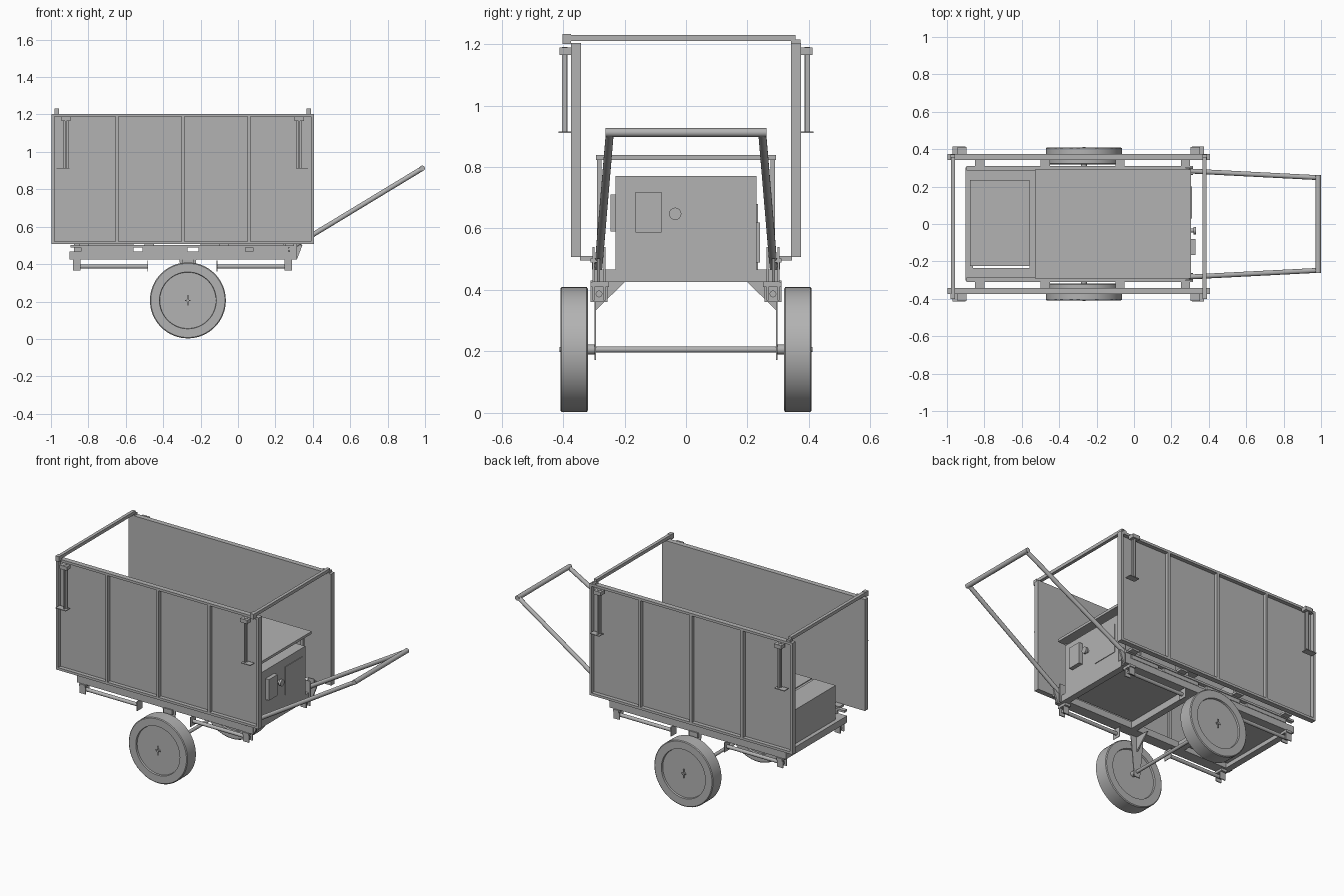
import bpy, bmesh, math
from mathutils import Vector

cube = bpy.data.objects.get("Cube")
if cube:
    bpy.data.objects.remove(cube)

mat = bpy.data.materials.new("painted grey metal")
mat.use_nodes = True
GREY = (0.45, 0.45, 0.45, 1)
mat.diffuse_color = GREY
mat.node_tree.nodes["Principled BSDF"].inputs["Base Color"].default_value = GREY


def finish(name, bm, smooth=False):
    bmesh.ops.recalc_face_normals(bm, faces=bm.faces)
    mesh = bpy.data.meshes.new(name)
    bm.to_mesh(mesh)
    bm.free()
    mesh.materials.append(mat)
    ob = bpy.data.objects.new(name, mesh)
    bpy.context.collection.objects.link(ob)
    if smooth:
        bpy.ops.object.select_all(action='DESELECT')
        ob.select_set(True)
        bpy.context.view_layer.objects.active = ob
        bpy.ops.object.shade_smooth_by_angle(angle=math.radians(35))
    return ob


def add_box(bm, x, y, z):
    """Box from (min, max) pairs on each axis."""
    verts = bmesh.ops.create_cube(bm, size=1)["verts"]
    for v in verts:
        v.co = Vector([(a + b) / 2 + c * (b - a) for (a, b), c in zip((x, y, z), v.co)])


def boxes(name, items):
    bm = bmesh.new()
    for item in items:
        add_box(bm, *item)
    return finish(name, bm)


def tube(name, a, b, r, sides=16):
    a, b = Vector(a), Vector(b)
    bm = bmesh.new()
    bmesh.ops.create_cone(bm, cap_ends=True, segments=sides, radius1=r, radius2=r, depth=(b - a).length)
    rot = (b - a).to_track_quat('Z', 'Y')
    for v in bm.verts:
        v.co = rot @ v.co + (a + b) / 2
    return finish(name, bm, True)


def prism(name, points, offset):
    bm = bmesh.new()
    face = bm.faces.new([bm.verts.new(p) for p in points])
    ext = bmesh.ops.extrude_face_region(bm, geom=[face])["geom"]
    bmesh.ops.translate(bm, vec=offset, verts=[g for g in ext if isinstance(g, bmesh.types.BMVert)])
    return finish(name, bm)


def lathe_y(name, profile, x, z, steps=64):
    """Spin (radius, y) pairs around a crosswise axis."""
    bm = bmesh.new()
    vs = [bm.verts.new((x + r, y, z)) for r, y in profile]
    edges = [bm.edges.new(p) for p in zip(vs, vs[1:])]
    bmesh.ops.spin(bm, geom=vs + edges, cent=(x, 0, z), axis=(0, 1, 0),
                   angle=math.tau, steps=steps, use_merge=True)
    bmesh.ops.remove_doubles(bm, verts=bm.verts, dist=1e-5)
    return finish(name, bm, True)


def span(s, a, b):
    """Range mirrored to one side."""
    return tuple(sorted((s * a, s * b)))


AX, AZ = -0.268, 0.206
X0, X1, Z0, Z1 = -0.997, 0.405, 0.507, 1.203
BAR = 0.015

for s, side in ((-1, "right_hand"), (1, "left_hand")):
    # Tall side wall: thin sheet with an outer frame and uprights
    boxes(side + "_wall_sheet", [((X0, X1), span(s, 0.342, 0.350), (Z0, Z1))])
    y = span(s, 0.350, 0.374)
    frame = [((X0, X1), y, (Z0, Z0 + BAR)), ((X0, X1), y, (Z1 - BAR, Z1))]
    for x in (X0, X1 - BAR, -0.655, -0.302, 0.052):
        frame.append(((x, x + BAR), y, (Z0 + BAR, Z1 - BAR)))
    boxes(side + "_wall_frame", frame)

    # Folding props hung on the wall
    for x, foot in ((-0.92, (-0.97, -0.9)), (0.327, (0.31, 0.375))):
        boxes(side + "_wall_prop", [
            ((x - 0.013, x + 0.013), span(s, 0.385, 0.389), (0.915, 1.19)),
            ((x - 0.004, x + 0.004), span(s, 0.389, 0.404), (0.915, 1.19)),
            (foot, span(s, 0.374, 0.414), (0.91, 0.915)),
            ((x - 0.025, x + 0.025), span(s, 0.374, 0.412), (1.165, 1.188))])

    # Chassis rail, upper ledge, spacer blocks and wall brackets
    boxes(side + "_chassis_rail", [((-0.902, 0.305), span(s, 0.235, 0.302), (0.425, 0.467))])
    ledge = [((-0.895, 0.315), span(s, 0.285, 0.31), (0.49, 0.503))]
    for a, b in ((-0.84, -0.56), (-0.51, -0.27), (-0.21, 0.04), (0.08, 0.27)):
        ledge.append(((a, b), span(s, 0.29, 0.305), (0.467, 0.49)))
    for x in (-0.85, -0.5, -0.1, 0.25):
        ledge.append(((x, x + 0.05), span(s, 0.30, 0.345), (0.496, 0.510)))
    boxes(side + "_ledge", ledge)

    # Stowed support legs under the rail
    for x, d in ((-0.862, 1), (0.268, -1)):
        end = x + d * 0.38
        boxes(side + "_stowed_leg_bracket", [
            ((x - 0.02, x + 0.02), span(s, 0.262, 0.268), (0.365, 0.425)),
            ((x - 0.02, x + 0.02), span(s, 0.298, 0.304), (0.365, 0.425)),
            ((x - 0.02, x + 0.02), span(s, 0.25, 0.31), (0.41, 0.425)),
            ((end - 0.002, end + 0.002), span(s, 0.255, 0.31), (0.36, 0.42))])
        tube(side + "_stowed_leg", (x - d * 0.01, s * 0.283, 0.387), (end, s * 0.283, 0.387), 0.011)

    # Axle hanger: tapered plate with a gusset
    prism(side + "_axle_hanger", [(AX - 0.045, s * 0.292, 0.425), (AX + 0.045, s * 0.292, 0.425),
          (AX + 0.02, s * 0.292, 0.172), (AX - 0.02, s * 0.292, 0.172)], (0, s * 0.005, 0))
    prism(side + "_axle_gusset", [(AX - 0.004, s * 0.2, 0.425), (AX - 0.004, s * 0.292, 0.425),
          (AX - 0.004, s * 0.292, 0.335)], (0.008, 0, 0))
    boxes(side + "_hanger_block", [((AX - 0.03, AX + 0.03), span(s, 0.297, 0.31), (0.40, 0.43))])

    # Wheel: flat tyre with a recessed disc on both faces
    lathe_y(side + "_wheel", [(0, s * 0.33), (0.15, s * 0.33), (0.152, s * 0.319), (0.198, s * 0.319),
            (0.203, s * 0.323), (0.203, s * 0.405), (0.198, s * 0.409), (0.152, s * 0.409),
            (0.15, s * 0.398), (0, s * 0.398)], AX, AZ)
    tube(side + "_hub", (AX, s * 0.295, AZ), (AX, s * 0.332, AZ), 0.016)
    tube(side + "_axle_end", (AX, s * 0.396, AZ), (AX, s * 0.412, AZ), 0.008)
    boxes(side + "_axle_pin", [((AX - 0.003, AX + 0.003), span(s, 0.404, 0.408), (AZ - 0.028, AZ + 0.028)),
                               ((AX - 0.015, AX + 0.015), span(s, 0.404, 0.408), (AZ - 0.003, AZ + 0.003))])

    # Handle arm with its socket
    tube(side + "_handle_arm", (0.26, s * 0.285, 0.472), (0.983, s * 0.248, 0.91), 0.013)
    boxes(side + "_handle_socket", [((0.275, 0.315), span(s, 0.262, 0.268), (0.425, 0.54)),
                                    ((0.275, 0.315), span(s, 0.298, 0.304), (0.425, 0.54))])
    prism(side + "_handle_gusset", [(0.305, s * 0.28, 0.425), (0.315, s * 0.28, 0.425),
          (0.345, s * 0.28, 0.503), (0.305, s * 0.28, 0.503)], (0, s * 0.01, 0))

# Cross members, axle, handle grip
boxes("chassis_cross_members", [((x, x + 0.04), (-0.235, 0.235), (0.425, 0.467))
                                for x in (-0.902, -0.56, -0.22, 0.265)])
tube("axle", (AX, -0.32, AZ), (AX, 0.32, AZ), 0.01)
tube("handle_grip", (0.985, -0.262, 0.912), (0.985, 0.262, 0.912), 0.0145)

# Bars tying the wall tops together
for x in (-0.968, 0.377):
    boxes("top_cross_bar", [((x - 0.01, x + 0.01), (-0.374, 0.357), (1.21, 1.23)),
                            ((x - 0.012, x + 0.012), (-0.402, -0.374), (1.2, 1.232)),
                            ((x - 0.012, x + 0.012), (0.342, 0.372), (1.203, 1.215))])

# Power unit with control plates
boxes("power_unit", [((-0.2, 0.305), (-0.23, 0.23), (0.467, 0.77)),
                     ((0.305, 0.33), (-0.165, -0.08), (0.587, 0.718)),
                     ((0.305, 0.309), (0.03, 0.2), (0.54, 0.718)),
                     ((-0.1, 0.15), (-0.245, -0.23), (0.59, 0.71)),
                     ((-0.1, 0.15), (0.23, 0.24), (0.49, 0.62))])
tube("control_knob_stem", (0.305, -0.035, 0.648), (0.322, -0.035, 0.648), 0.01)
tube("control_knob", (0.318, -0.035, 0.648), (0.332, -0.035, 0.648), 0.02)

# Cover shelf over the power unit on thin posts
shelf = [((-0.53, 0.305), (-0.292, 0.292), (0.823, 0.839))]
for x in (-0.5, 0.24):
    for y in (-0.29, 0.275):
        shelf.append(((x, x + 0.015), (y, y + 0.015), (0.467, 0.823)))
boxes("cover_shelf", shelf)

# Rear storage box with split lid
boxes("rear_box", [((-0.877, -0.56), (-0.225, 0.235), (0.45, 0.675)),
                   ((-0.877, -0.73), (-0.225, 0.235), (0.675, 0.68)),
                   ((-0.712, -0.56), (-0.225, 0.235), (0.675, 0.68))])
